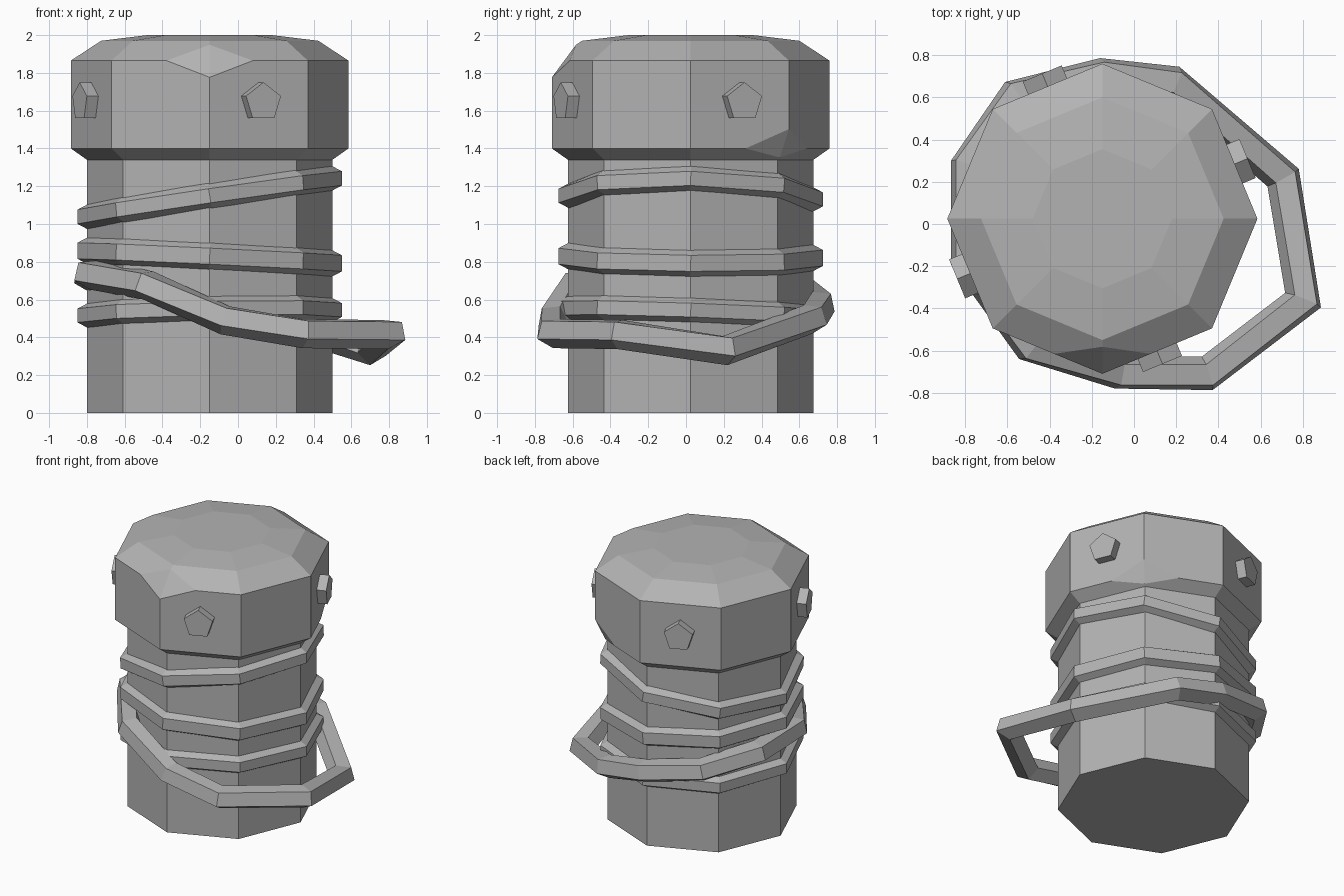
import bpy, bmesh
from math import cos, sin, radians, tau
from mathutils import Vector, Matrix

cube = bpy.data.objects.get("Cube")
if cube:
    bpy.data.objects.remove(cube, do_unlink=True)

CENTRE = Vector((-0.15, 0.025, 0))
SIDES = 8

grey = bpy.data.materials.new("stone_grey")
grey.use_nodes = True
grey.diffuse_color = (0.45, 0.45, 0.45, 1)
grey.node_tree.nodes["Principled BSDF"].inputs["Base Color"].default_value = (0.45, 0.45, 0.45, 1)


def finish(name, bm):
    bmesh.ops.recalc_face_normals(bm, faces=bm.faces)
    mesh = bpy.data.meshes.new(name)
    bm.to_mesh(mesh)
    bm.free()
    mesh.materials.append(grey)
    obj = bpy.data.objects.new(name, mesh)
    bpy.context.collection.objects.link(obj)
    return obj


def ring(radius, z):
    return [CENTRE + Vector((radius * cos(tau * i / SIDES), radius * sin(tau * i / SIDES), z))
            for i in range(SIDES)]


# Octagonal post
bm = bmesh.new()
bmesh.ops.create_cone(bm, cap_ends=True, segments=SIDES, radius1=0.65, radius2=0.65, depth=1.36,
                      matrix=Matrix.Translation(CENTRE + Vector((0, 0, 0.68))))
finish("post", bm)

# Domed head, with one corner chipped off the upper rim and one off the lower rim
rings = [ring(r, z) for r, z in
         ((0.65, 1.34), (0.735, 1.4), (0.735, 1.865), (0.575, 1.97), (0.33, 2.0))]


def chip(level, corner, below, above):
    p = rings[level][corner]
    ends = ((rings[level][corner - 1], 0.44), (rings[level][(corner + 1) % SIDES], 0.44),
            (rings[level - 1][corner], below), (rings[level + 1][corner], above))
    return [p.lerp(q, t) for q, t in ends]


chips = {(2, 6): (0.19, 0.8), (1, 1): (0.8, 0.22)}
bm = bmesh.new()
for level, points in enumerate(rings):
    for corner, p in enumerate(points):
        cut = chips.get((level, corner))
        for v in chip(level, corner, *cut) if cut else [p]:
            bm.verts.new(v)
bmesh.ops.convex_hull(bm, input=bm.verts)
bmesh.ops.dissolve_limit(bm, angle_limit=radians(1), verts=bm.verts, edges=bm.edges)
finish("head", bm)

# Pentagonal bolts on every other face of the head
for i, angle in enumerate((22.5, 112.5, 202.5, 292.5)):
    bm = bmesh.new()
    bmesh.ops.create_cone(bm, cap_ends=True, segments=5, radius1=0.105, radius2=0.105, depth=0.12)
    up = max(bm.verts, key=lambda v: v.co.y).co
    turn = radians(90) - Vector((1, 0)).angle_signed(Vector((up.x, up.y))) * -1
    bmesh.ops.rotate(bm, verts=bm.verts, matrix=Matrix.Rotation(turn, 3, "Z"))
    place = (Matrix.Translation(CENTRE + Vector((0, 0, 1.645))) @ Matrix.Rotation(radians(angle), 4, "Z")
             @ Matrix.Translation((0.685, 0, 0))
             @ Matrix(((0, 0, 1, 0), (1, 0, 0, 0), (0, 1, 0, 0), (0, 0, 0, 1))))
    bmesh.ops.transform(bm, matrix=place, verts=bm.verts)
    finish(f"bolt_{i + 1}", bm)


# Rope: a closed path swept with a mitred polygon section
def rope(name, path, radius, sides, roll):
    bm = bmesh.new()
    loops = []
    n = len(path)
    for i, p in enumerate(path):
        d_in = (p - path[i - 1]).normalized()
        d_out = (path[(i + 1) % n] - p).normalized()
        tangent = (d_in + d_out).normalized()
        side = tangent.cross(Vector((0, 0, 1))).normalized()
        up = side.cross(tangent)
        side /= max(tangent.dot(d_out), 0.5)
        angles = [radians(roll) + tau * k / sides for k in range(sides)]
        loops.append([bm.verts.new(p + radius * (side * cos(a) + up * sin(a))) for a in angles])
    for a, b in zip(loops, loops[1:] + loops[:1]):
        for k in range(sides):
            m = (k + 1) % sides
            bm.faces.new((a[k], b[k], b[m], a[m]))
    finish(name, bm)


# Three tilted coils around the post: height, rise to +x, rise to +y, rope radius
for name, z, rise_x, rise_y, r in (("upper_coil", 1.14, 0.105, -0.01, 0.075),
                                   ("middle_coil", 0.825, -0.035, -0.005, 0.085),
                                   ("lower_coil", 0.53, 0.015, -0.025, 0.073)):
    path = ring(0.70 - 0.94 * r, z)
    for p in path:
        off = (p - CENTRE) / 0.65
        p.z += off.x * rise_x + off.y * rise_y
    rope(name, path, r, 6, 30)

# Loose coil sagging away from the post
slack = [(0.71, 0.22, 0.335), (0.19, 0.67, 0.5), (-0.15, 0.71, 0.57), (-0.56, 0.61, 0.65),
         (-0.79, 0.28, 0.72), (-0.79, -0.17, 0.735), (-0.49, -0.58, 0.68), (-0.07, -0.705, 0.495),
         (0.35, -0.71, 0.425), (0.805, -0.36, 0.42)]
rope("loose_coil", [Vector(p) for p in reversed(slack)], 0.083, 5, -12)
